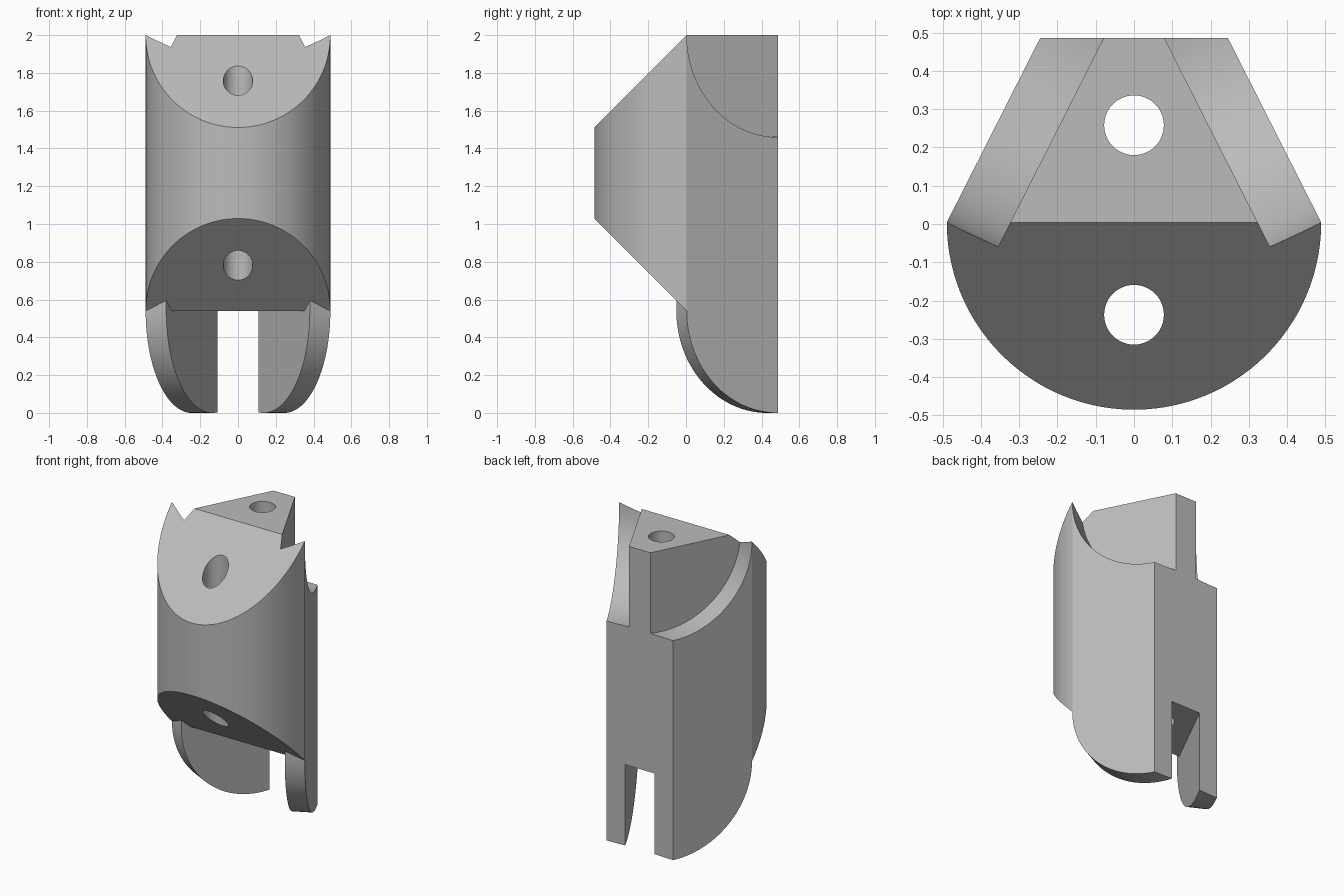
import bpy
import bmesh
from math import cos, sin, radians
from mathutils import Vector

if "Cube" in bpy.data.objects:
    bpy.data.objects.remove(bpy.data.objects["Cube"])

HALF, MID, BACK, FRONT = 0.489, 0.004, 0.486, -0.486   # plan sizes
BACK_X, TOP, LOW = 0.245, 2.0, 0.54
X, Y, Z = Vector((1, 0, 0)), Vector((0, 1, 0)), Vector((0, 0, 1))


def arc(radius, start, end, steps, cy=0.0):
    angles = [radians(start + (end - start) * i / steps) for i in range(steps + 1)]
    return [(radius * cos(a), cy + radius * sin(a)) for a in angles]


def prism(name, points, origin, u, v, w, near, far):
    """Extrude a flat outline, drawn on axes u and v, along w."""
    bm = bmesh.new()
    rings = [[bm.verts.new(origin + u * a + v * b + w * d) for a, b in points]
             for d in (near, far)]
    for ring in rings:
        bm.faces.new(ring)
    n = len(points)
    for i in range(n):
        j = (i + 1) % n
        bm.faces.new((rings[0][i], rings[0][j], rings[1][j], rings[1][i]))
    bmesh.ops.recalc_face_normals(bm, faces=bm.faces)
    mesh = bpy.data.meshes.new(name)
    bm.to_mesh(mesh)
    bm.free()
    obj = bpy.data.objects.new(name, mesh)
    bpy.context.collection.objects.link(obj)
    return obj


def combine(target, tool, operation):
    mod = target.modifiers.new(operation, 'BOOLEAN')
    mod.object, mod.operation, mod.solver = tool, operation, 'EXACT'
    bpy.context.view_layer.objects.active = target
    bpy.ops.object.modifier_apply(modifier=mod.name)
    bpy.data.objects.remove(tool)


# Core block: side profile with sloped nose
nose = MID - FRONT
side = [(FRONT, TOP - nose), (FRONT, LOW + nose), (MID, LOW),
        (0.7, LOW), (0.7, TOP), (MID, TOP)]
body = prism("joint_body", side, Vector(), Y, Z, X, -1, 1)


# Frame of each slanted side wall: back corner, direction forward, direction inward
def wall(sign):
    corner = Vector((sign * BACK_X, BACK, 0))
    forward = Vector((sign * HALF, MID, 0)) - corner
    reach = forward.length
    forward.normalize()
    inward = Vector((-sign * abs(forward.y), -abs(forward.x), 0))
    return corner, forward, inward, reach


# Rounded lower fins
for sign in (-1, 1):
    corner, forward, inward, reach = wall(sign)
    outline = arc(reach, -105, 0, 40, LOW) + [(reach, 0.7), (-0.14, 0.7)]
    fin = prism("lower_fin", outline, corner, forward, Z, inward, -0.05, 0.122)
    combine(body, fin, 'UNION')

# Trim to the plan: round front, tapered back
plan = [(x, max(y, FRONT)) for x, y in arc(HALF, -180, 0, 56, MID)]
plan += [(BACK_X, BACK), (-BACK_X, BACK)]
combine(body, prism("plan_trim", plan, Vector(), X, Y, Z, -0.1, 2.1), 'INTERSECT')

# Round recesses beside the upper tongue
for sign in (-1, 1):
    corner, forward, inward, reach = wall(sign)
    disc = arc(reach, 0, 360, 128, TOP)[:-1]
    combine(body, prism("recess", disc, corner, forward, Z, inward, -0.1, 0.148),
            'DIFFERENCE')

# Vertical through holes
for y in (0.258, -0.237):
    hole = prism("hole", arc(0.078, 0, 360, 48)[:-1], Y * y, X, Y, Z, -0.1, 2.1)
    combine(body, hole, 'DIFFERENCE')

# Plain grey finish
grey = bpy.data.materials.new("plain_grey")
grey.use_nodes = True
colour = (0.5, 0.5, 0.5, 1)
grey.diffuse_color = colour
grey.node_tree.nodes["Principled BSDF"].inputs["Base Color"].default_value = colour
body.data.materials.clear()
body.data.materials.append(grey)

bpy.ops.object.select_all(action='DESELECT')
body.select_set(True)
bpy.context.view_layer.objects.active = body
bpy.ops.object.shade_smooth_by_angle(angle=radians(20))
